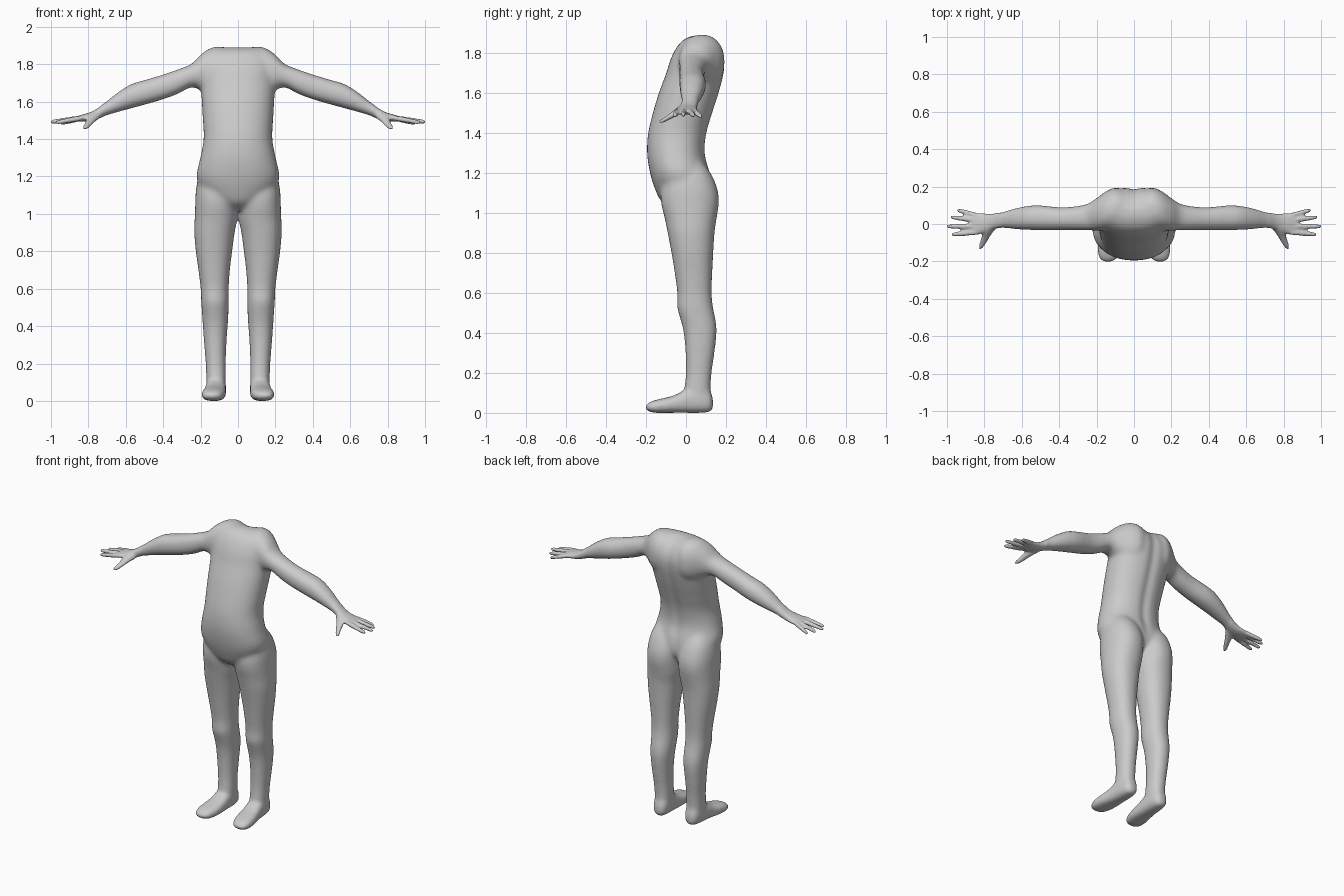
import bpy, bmesh, math
from mathutils import Vector

bm = bmesh.new()
AXES = {'x': lambda t, a, b: (t, a, b),
        'y': lambda t, a, b: (a, t, b),
        'z': lambda t, a, b: (a, b, t)}


def refine(rows, steps=4):
    """Smoothly interpolate between section rows."""
    out = []
    for i in range(len(rows) - 1):
        p = [Vector(rows[max(0, min(len(rows) - 1, i + k))]) for k in (-1, 0, 1, 2)]
        for s in range(steps):
            u = s / steps
            out.append(p[1] + (p[2] - p[0]) * (u / 2)
                       + (2 * p[0] - 5 * p[1] + 4 * p[2] - p[3]) * (u * u / 2)
                       + (3 * p[1] - p[0] - 3 * p[2] + p[3]) * (u ** 3 / 2))
    return out + [Vector(rows[-1])]


def loft(rows, axis, sides=(1,), power=2.2, n=36):
    """Closed skin through sections (t, a_min, a_max, b_min, b_max)."""
    for sx in sides:
        rings = []
        for t, a0, a1, b0, b1 in refine([tuple(r) for r in rows]):
            ring = []
            for k in range(n):
                c, s = math.cos(math.tau * k / n), math.sin(math.tau * k / n)
                c = math.copysign(abs(c) ** (2 / power), c)
                s = math.copysign(abs(s) ** (2 / power), s)
                x, y, z = AXES[axis](t, (a0 + a1 + (a1 - a0) * c) / 2,
                                     (b0 + b1 + (b1 - b0) * s) / 2)
                ring.append(bm.verts.new((sx * x, y, z)))
            rings.append(ring)
        for r, q in zip(rings, rings[1:]):
            for k in range(n):
                j = (k + 1) % n
                bm.faces.new((r[k], r[j], q[j], q[k]))
        bm.faces.new(rings[0][::-1])
        bm.faces.new(rings[-1])


BOTH = (1, -1)

# torso: height, half width, front, back
torso = [(1.02, .05, -.07, .05), (1.06, .12, -.125, .09), (1.12, .19, -.155, .125),
         (1.2, .222, -.18, .122), (1.3, .202, -.195, .097), (1.4, .184, -.19, .106),
         (1.5, .188, -.167, .135), (1.6, .194, -.137, .167), (1.7, .2, -.1, .192),
         (1.77, .205, -.078, .195), (1.83, .2, -.048, .172), (1.87, .17, -.012, .13),
         (1.89, .12, .035, .085)]
loft([(z, -w, w, f, b) for z, w, f, b in torso], 'z')

# legs: height, inner, outer, front, back
loft([(.05, .07, .165, .0, .125), (.12, .064, .17, -.008, .124), (.2, .065, .173, -.001, .129),
      (.3, .062, .181, -.003, .143), (.4, .055, .188, -.012, .154), (.46, .051, .192, -.026, .15),
      (.53, .05, .197, -.045, .136), (.6, .05, .2, -.044, .129), (.7, .043, .212, -.057, .132),
      (.8, .031, .226, -.073, .137), (.9, .018, .234, -.092, .143), (.97, .004, .232, -.106, .153),
      (1.05, 0, .229, -.125, .165), (1.12, 0, .226, -.125, .158), (1.2, .02, .21, -.1, .125),
      (1.27, .06, .17, -.04, .07)], 'z', BOTH)

# feet: depth, inner, outer, bottom, top
loft([(.137, .1, .132, .025, .06), (.122, .076, .156, .004, .11), (.08, .065, .168, 0, .13),
      (0, .064, .176, 0, .118), (-.05, .063, .184, 0, .092), (-.1, .064, .194, 0, .077),
      (-.15, .074, .196, 0, .066), (-.187, .09, .186, .006, .052), (-.203, .115, .165, .018, .04)],
     'y', BOTH, 2.6)

# shoulders, arms and palms: reach, front, back, bottom, top
loft([(.05, -.02, .18, 1.64, 1.885), (.1, -.035, .195, 1.62, 1.896), (.15, -.037, .175, 1.63, 1.886),
      (.2, -.036, .138, 1.66, 1.852), (.25, -.034, .108, 1.677, 1.802), (.32, -.034, .094, 1.642, 1.774),
      (.4, -.034, .09, 1.612, 1.746), (.5, -.034, .1, 1.583, 1.716), (.57, -.032, .097, 1.564, 1.695),
      (.64, -.028, .083, 1.545, 1.652), (.7, -.022, .066, 1.527, 1.605), (.75, -.027, .056, 1.508, 1.566),
      (.79, -.043, .056, 1.498, 1.544), (.83, -.055, .058, 1.494, 1.532),
      (.862, -.056, .056, 1.494, 1.522), (.875, -.045, .045, 1.5, 1.515)], 'x', BOTH)

# fingers: root offset, tip reach, tip offset, tip height
for y0, x1, y1, z1 in [(-.044, .977, -.056, 1.488), (-.012, 1.004, -.013, 1.492),
                       (.019, .982, .037, 1.489), (.044, .948, .075, 1.483)]:
    rows = []
    for u, r in [(0, .014), (.3, .0145), (.6, .0135), (.88, .0115), (.97, .008), (1, .004)]:
        y, z = y0 + (y1 - y0) * u, 1.513 + (z1 - 1.513) * u
        rows.append((.835 + (x1 - .835) * u, y - r, y + r, z - r, z + r))
    loft(rows, 'x', BOTH, 2, 16)

# thumbs
thumb = [(.02, .745, 1.54, .022), (-.02, .765, 1.525, .03), (-.05, .785, 1.505, .027),
         (-.08, .798, 1.485, .021), (-.11, .811, 1.468, .017), (-.128, .82, 1.459, .012),
         (-.135, .823, 1.456, .006)]
loft([(y, x - r, x + r, z - r * .75, z + r * .75) for y, x, z, r in thumb], 'y', BOTH, 2, 16)

# fuse the parts into one continuous skin
bmesh.ops.recalc_face_normals(bm, faces=bm.faces[:])
mesh = bpy.data.meshes.new("body")
bm.to_mesh(mesh)
bm.free()
body = bpy.data.objects.new("body", mesh)
bpy.context.collection.objects.link(body)
remesh = body.modifiers.new("fuse", 'REMESH')
remesh.mode = 'VOXEL'
remesh.voxel_size = .007
graph = bpy.context.evaluated_depsgraph_get()
skin = bpy.data.meshes.new_from_object(body.evaluated_get(graph))
body.modifiers.clear()
body.data = skin

# soften the joins, strongly on the body and lightly on the hands
bm = bmesh.new()
bm.from_mesh(skin)
for limit, passes in [(.72, 20), (2, 3)]:
    verts = [v for v in bm.verts if abs(v.co.x) < limit]
    for _ in range(passes):
        bmesh.ops.smooth_vert(bm, verts=verts, factor=.5,
                              use_axis_x=True, use_axis_y=True, use_axis_z=True)

# shallow spine groove, then rest the soles on the ground
for v in bm.verts:
    x, y, z = v.co
    if y > .04 and z > 1.1:
        fade = min(1, (z - 1.1) / .15) * min(1, (y - .04) / .06)
        v.co.y -= .01 * fade * math.exp(-(x / .032) ** 2)
low = min(v.co.z for v in bm.verts)
for v in bm.verts:
    v.co.z -= low
for f in bm.faces:
    f.smooth = True
bm.to_mesh(skin)
bm.free()
skin.name = "body"
